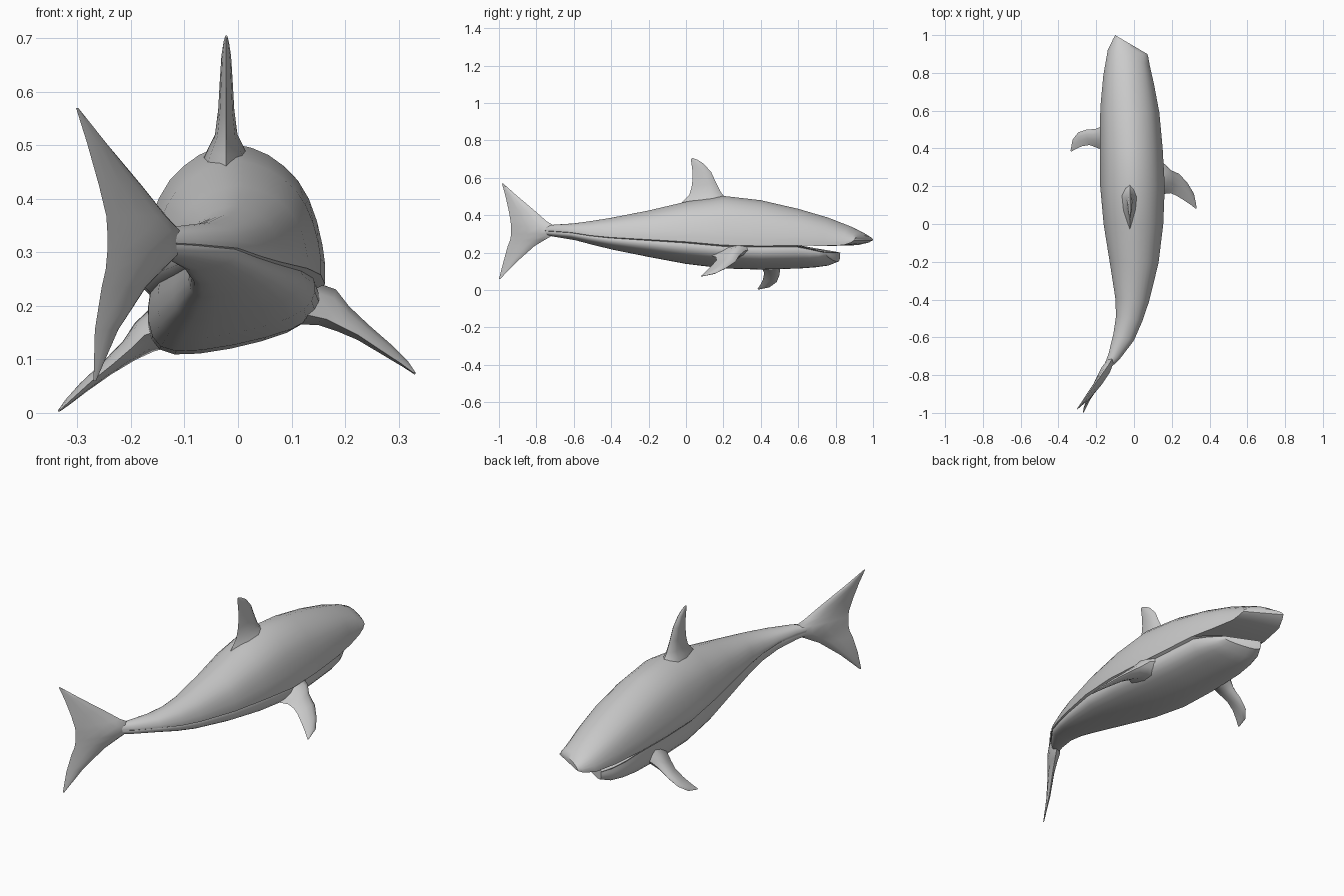
import bpy, bmesh, math
from mathutils import Vector

# Half profiles: (width fraction, height fraction) from seam to centre line
BACK = [(1, 0), (1, .14), (.97, .28), (.91, .45), (.82, .61), (.7, .74), (.55, .84), (.38, .92), (.2, .97)]
BELLY = [(1, 0), (.91, .1), (.93, .25), (.93, .45), (.89, .65), (.8, .81), (.63, .92), (.35, .98)]

# Stations: y, centre x, half width, yaw, seam z, top z, bottom z
BODY = [
    (-.76, -.145, .016, .50, .318, .342, .295),
    (-.70, -.105, .033, .48, .315, .350, .285),
    (-.60, -.055, .057, .30, .308, .356, .270),
    (-.50, -.025, .071, .18, .292, .370, .245),
    (-.40, -.010, .090, .12, .282, .386, .222),
    (-.20, .000, .130, .05, .270, .425, .185),
    (.00, -.003, .158, 0, .258, .472, .150),
    (.20, -.008, .171, 0, .240, .503, .127),
    (.40, -.014, .166, .02, .236, .480, .120),
    (.60, -.022, .157, .08, .238, .434, .125)]
UPPER_JAW = [
    (.76, -.028, .137, .18, .236, .387, 0),
    (.88, -.028, .118, .34, .240, .340, 0),
    (.93, -.018, .105, .47, .254, .311, 0),
    (.95, -.015, .098, .53, .266, .291, 0)]
LOWER_JAW = [
    (.68, -.026, .140, .14, .222, 0, .131),
    (.74, -.026, .122, .28, .210, 0, .140),
    (.785, -.022, .100, .42, .200, 0, .160)]


def place(st, u, v, upper):
    y, xc, w, yaw, seam, top, bot = st
    z = seam + v * ((top - seam) if upper else (bot - seam + .1 * u * w))
    if not upper:
        z += .2 * u * w * v * (1 - abs(v) * .5)
    return (xc + u * w * math.cos(yaw), y - u * w * math.sin(yaw), z)


def finish(name, bm, angle):
    bmesh.ops.remove_doubles(bm, verts=bm.verts, dist=.0005)
    bmesh.ops.recalc_face_normals(bm, faces=bm.faces)
    me = bpy.data.meshes.new(name)
    bm.to_mesh(me)
    bm.free()
    ob = bpy.data.objects.new(name, me)
    bpy.context.collection.objects.link(ob)
    bpy.ops.object.select_all(action='DESELECT')
    ob.select_set(True)
    bpy.context.view_layer.objects.active = ob
    bpy.ops.object.shade_smooth_by_angle(angle=math.radians(angle))
    return ob


def bridge(bm, rows, closed=False):
    for a, b in zip(rows, rows[1:]):
        n = len(a)
        for i in range(n if closed else n - 1):
            j = (i + 1) % n
            bm.faces.new((a[i], a[j], b[j], b[i]))


def shell(bm, stations, half, upper, mouth_from):
    profile = half + [(0, 1)] + [(-u, v) for u, v in reversed(half)]
    rows = [[bm.verts.new(place(s, u, v, upper)) for u, v in profile] for s in stations]
    bridge(bm, rows)
    # palate or floor of the mouth, and the blunt tip
    for a, b in zip(rows[mouth_from:], rows[mouth_from + 1:]):
        bm.faces.new((a[0], b[0], b[-1], a[-1]))
    bm.faces.new(rows[-1])


# Body with open mouth
bm = bmesh.new()
last = len(BODY) - 1
shell(bm, BODY + UPPER_JAW, BACK, True, last)
shell(bm, BODY + LOWER_JAW, BELLY, False, last)
finish("body", bm, 45)


def fin(name, sections, normal):
    """Loft lens sections given as (leading point, trailing point, half thickness)."""
    n = Vector(normal).normalized()
    lens = [(0, 0), (.1, .6), (.3, 1), (.6, .8), (.85, .35), (1, 0)]
    loop = lens + [(s, -t) for s, t in lens[-2:0:-1]]
    bm = bmesh.new()
    rows = []
    for lead, trail, thick in sections:
        a, b = Vector(lead), Vector(trail)
        rows.append([bm.verts.new(a.lerp(b, s) + n * t * thick) for s, t in loop])
    bridge(bm, rows, True)
    bm.faces.new(rows[0])
    bm.faces.new(rows[-1])
    finish(name, bm, 50)


# Dorsal fin: leading y, trailing y, z at each, half thickness
dorsal = [(.25, .47, -.05, .44, .05), (.205, .50, -.01, .48, .034), (.185, .525, .018, .51, .021),
          (.16, .575, .030, .55, .015), (.135, .63, .036, .60, .012),
          (.095, .675, .033, .65, .009), (.06, .697, .028, .685, .005), (.035, .706, .026, .70, .002)]
fin("dorsal_fin", [((-.022, a, za), (-.022, b, zb), t) for a, za, b, zb, t in dorsal], (1, 0, 0))

# Right pectoral fin, swept back
fin("right_pectoral_fin", [
    ((.12, .35, .215), (.12, .13, .185), .045),
    ((.165, .315, .21), (.165, .16, .175), .036),
    ((.195, .285, .185), (.195, .163, .160), .025),
    ((.24, .265, .152), (.225, .15, .145), .017),
    ((.285, .215, .118), (.27, .122, .115), .012),
    ((.318, .16, .09), (.305, .098, .092), .007),
    ((.332, .085, .073), (.328, .08, .075), .002)], (.5, 0, .86))

# Left pectoral fin, further forward
fin("left_pectoral_fin", [
    ((-.13, .54, .17), (-.13, .37, .16), .045),
    ((-.175, .515, .14), (-.175, .395, .145), .032),
    ((-.205, .503, .115), (-.20, .405, .12), .021),
    ((-.25, .50, .08), (-.235, .418, .09), .014),
    ((-.295, .485, .043), (-.275, .412, .058), .010),
    ((-.325, .447, .015), (-.308, .397, .028), .006),
    ((-.336, .388, .003), (-.332, .383, .006), .002)], (-.55, 0, .83))


# Tail fin: leading y, trailing y, z, half thickness, sideways curl of the tip
def tail_point(y, z, curl):
    return (-.108 - .58 * (-.7 - y) + curl, y, z)


tail = [(-.978, -.984, .57, .002, -.03), (-.905, -.966, .505, .007, -.02), (-.81, -.948, .425, .012, -.008),
        (-.745, -.938, .368, .018, 0), (-.70, -.935, .34, .026, 0), (-.70, -.935, .30, .026, 0),
        (-.755, -.94, .268, .018, 0), (-.81, -.953, .235, .013, 0), (-.90, -.975, .155, .008, 0),
        (-.993, -1, .06, .002, .012)]
fin("tail_fin", [(tail_point(a, z, c), tail_point(b, z, c), t) for a, b, z, t, c in tail], (.86, -.5, 0))
